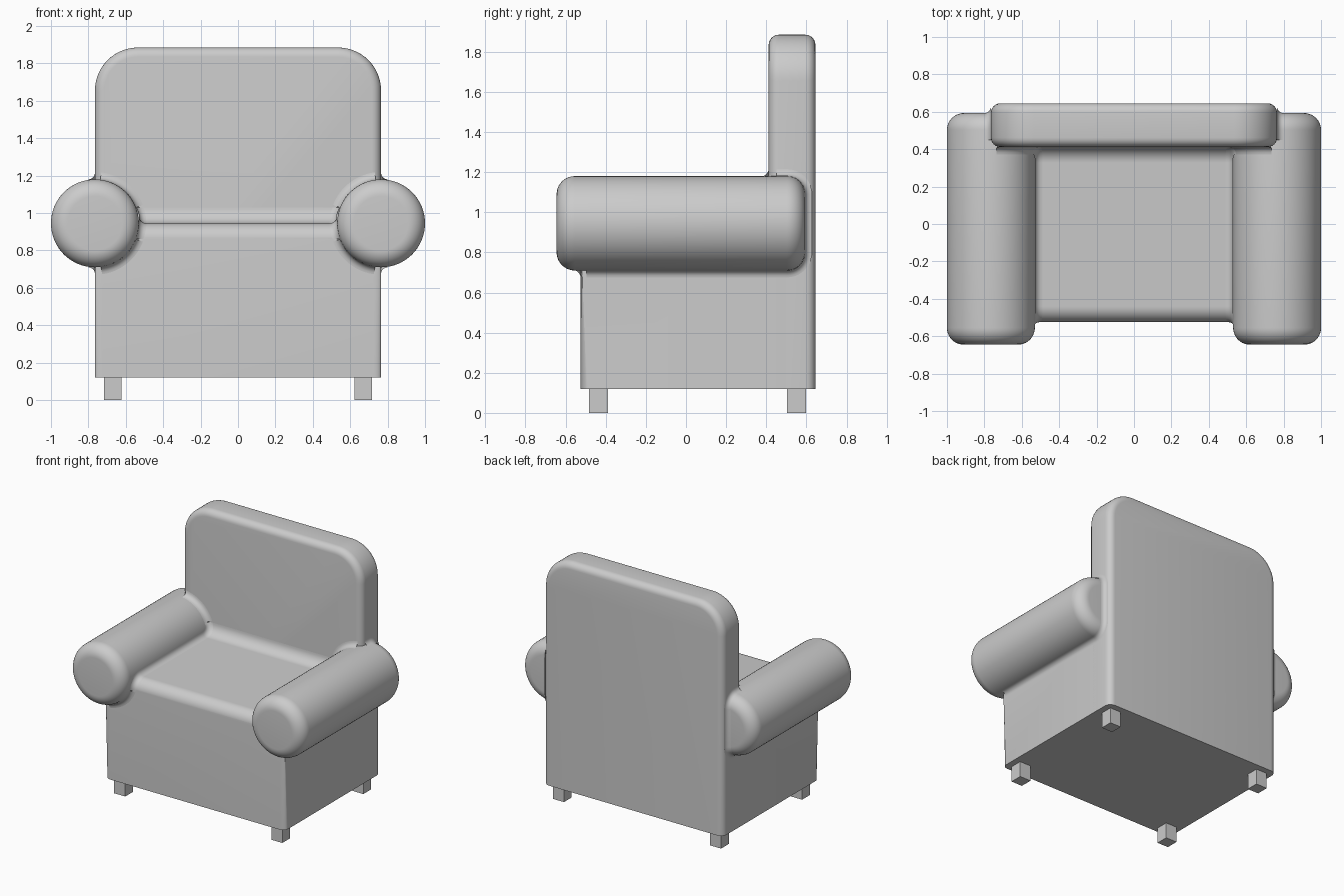
import bpy, bmesh, math
from mathutils import Vector as V

if "Cube" in bpy.data.objects:
    bpy.data.objects.remove(bpy.data.objects["Cube"])

ARM_X, ARM_Z, ARM_R, ARM_END = 0.765, 0.945, 0.235, 0.09
ARM_Y0, ARM_Y1 = -0.645, 0.593
HALF_W, FRONT, BACK, FACE, BOTTOM, TOP = 0.765, -0.525, 0.645, 0.412, 0.12, 1.885


def finish(name, bm, mirror=False, smooth=True):
    me = bpy.data.meshes.new(name)
    bm.to_mesh(me)
    bm.free()
    ob = bpy.data.objects.new(name, me)
    bpy.context.collection.objects.link(ob)
    if mirror:
        ob.modifiers.new("mirror", 'MIRROR').use_axis[0] = True
    if smooth:
        bpy.ops.object.select_all(action='DESELECT')
        ob.select_set(True)
        bpy.context.view_layer.objects.active = ob
        bpy.ops.object.shade_smooth_by_angle(angle=math.radians(35))
    return ob


def arc(cx, cy, r, a0, a1, n=10):
    angles = [math.radians(a0 + (a1 - a0) * i / n) for i in range(n + 1)]
    return [(cx + r * math.cos(a), cy + r * math.sin(a)) for a in angles]


def prism(points, vec):
    bm = bmesh.new()
    a = [bm.verts.new(p) for p in points]
    b = [bm.verts.new(V(p) + V(vec)) for p in points]
    bm.faces.new(a)
    bm.faces.new(b)
    for i in range(len(a)):
        bm.faces.new((a[i - 1], a[i], b[i], b[i - 1]))
    bmesh.ops.recalc_face_normals(bm, faces=bm.faces)
    return bm


def bevel_edges(bm, test, width):
    edges = [e for e in bm.edges if test(e.verts[0].co, e.verts[1].co)]
    bmesh.ops.bevel(bm, geom=edges, offset=width, offset_type='OFFSET', segments=6,
                    profile=0.5, affect='EDGES', clamp_overlap=False)
    bmesh.ops.recalc_face_normals(bm, faces=bm.faces)


def fillet(name, path, r, n=6):
    """Concave strip along (corner, wall direction u, wall direction v) stations."""
    bm = bmesh.new()
    rows = []
    for p, u, v in path:
        p, u, v = V(p), V(u), V(v)
        row = []
        for i in range(n + 1):
            t = math.pi / 2 * i / n
            row.append(bm.verts.new(p + r * (u * (1 - math.sin(t)) + v * (1 - math.cos(t)))))
        rows.append(row)
    for a, b in zip(rows, rows[1:]):
        for i in range(n):
            bm.faces.new((a[i], a[i + 1], b[i + 1], b[i]))
    bm.normal_update()
    bm.faces.ensure_lookup_table()
    if bm.faces[0].normal.dot(V(path[0][1]) + V(path[0][2])) < 0:
        bmesh.ops.reverse_faces(bm, faces=bm.faces)
    return finish(name, bm, mirror=True)


def near(a, b):
    return abs(a - b) < 1e-4


# Seat base: side profile with rounded front edge and a soft crease at the back
R = 0.085
nose_c, crease_c = (FRONT + R, ARM_Z - R), (FACE - R, ARM_Z + R)
nose = arc(*nose_c, R, 180, 90)
crease = arc(*crease_c, R, 270, 360)
profile = nose + crease + [(0.5, ARM_Z + R), (0.5, BOTTOM), (FRONT, BOTTOM)]
bm = prism([(-HALF_W, y, z) for y, z in profile], (2 * HALF_W, 0, 0))
bevel_edges(bm, lambda a, b: near(a.x, b.x) and near(a.y, FRONT) and near(b.y, FRONT), 0.04)
finish("seat_base", bm)

# Backrest: slab with large top corners and softened front and rear edges
C = 0.23
outline = ([(HALF_W, BOTTOM)] + arc(HALF_W - C, TOP - C, C, 0, 90, 14)
           + arc(C - HALF_W, TOP - C, C, 90, 180, 14) + [(-HALF_W, BOTTOM)])
bm = prism([(x, FACE, z) for x, z in outline], (0, BACK - FACE, 0))
bevel_edges(bm, lambda a, b: near(a.y, b.y) and not (near(a.z, BOTTOM) and near(b.z, BOTTOM)), 0.05)
finish("backrest", bm)

# Rolled arms: lathed about the y direction
half = ([(0, ARM_Y0)] + arc(ARM_R - ARM_END, ARM_Y0 + ARM_END, ARM_END, -90, 0)
        + arc(ARM_R - ARM_END, ARM_Y1 - ARM_END, ARM_END, 0, 90) + [(0, ARM_Y1)])
bm = bmesh.new()
vs = [bm.verts.new((ARM_X + r, y, ARM_Z)) for r, y in half]
es = [bm.edges.new(p) for p in zip(vs, vs[1:])]
bmesh.ops.spin(bm, geom=vs + es, cent=(ARM_X, 0, ARM_Z), axis=(0, 1, 0),
               angle=2 * math.pi, steps=64)
bmesh.ops.remove_doubles(bm, verts=bm.verts, dist=1e-4)
bmesh.ops.recalc_face_normals(bm, faces=bm.faces)
finish("arm", bm, mirror=True)

# Blend between seat and arm, following the seat profile
path = []
for pts, c, s in ((nose, nose_c, 1), (crease, crease_c, -1)):
    for y, z in pts:
        x = ARM_X - math.sqrt(ARM_R ** 2 - (z - ARM_Z) ** 2)
        path.append(((x, y, z), (-1, 0, 0), (0, s * (y - c[0]) / R, s * (z - c[1]) / R)))
fillet("seat_arm_blend", path, 0.04)


# Blends around the arm on the backrest face and on the base front
def collar(name, y, a0, a1):
    stations = [((ARM_X + dx, y, ARM_Z + dz), (dx / ARM_R, 0, dz / ARM_R), (0, -1, 0))
                for dx, dz in arc(0, 0, ARM_R, a0, a1, 16)]
    fillet(name, stations, 0.04)


collar("back_arm_blend", FACE, 97, 159)
collar("front_arm_blend", FRONT, 201, 262)

# Blend between the body side and the arm: top, rear end and underside
zc, yc = ARM_R - ARM_END, ARM_Y1 - ARM_END
side = [((0.45, ARM_Z + ARM_R), (0, 1))]
for cz, a0, a1 in ((ARM_Z + zc, 90, 0), (ARM_Z - zc, 0, -90)):
    for dy, dz in arc(0, 0, 1, a0, a1):
        side.append(((yc + ARM_END * dy, cz + ARM_END * dz), (dy, dz)))
side.append(((FRONT + 0.03, ARM_Z - ARM_R), (0, -1)))
fillet("side_arm_blend", [((HALF_W, *p), (1, 0, 0), (0, *n)) for p, n in side], 0.035)

# Square legs
for label, y in (("front_leg", -0.437), ("rear_leg", 0.55)):
    h = 0.047
    sq = [(0.67 + sx * h, y + sy * h, 0) for sx, sy in ((-1, -1), (1, -1), (1, 1), (-1, 1))]
    finish(label, prism(sq, (0, 0, BOTTOM + 0.005)), mirror=True, smooth=False)
